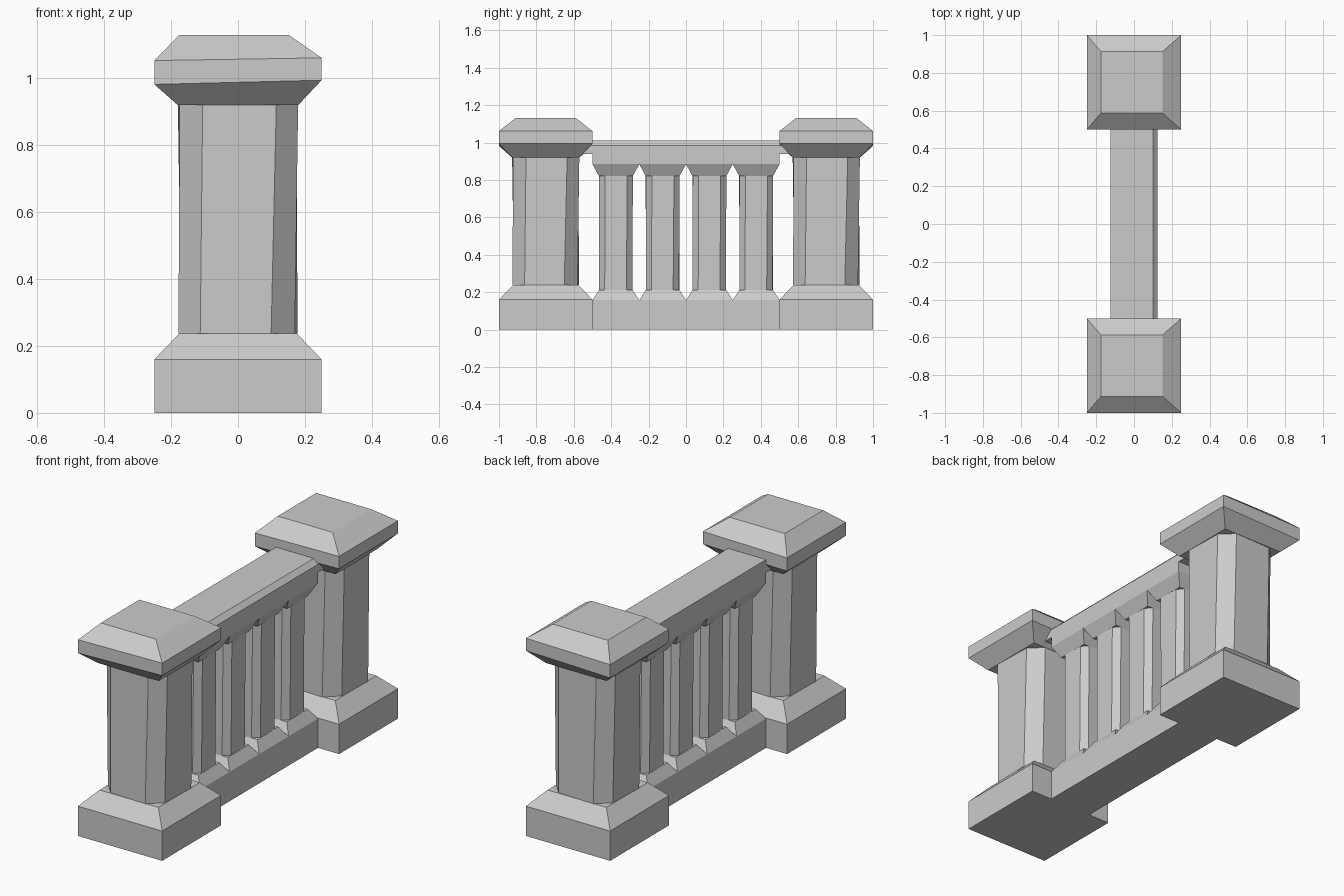
import bpy
from math import cos, sin

if "Cube" in bpy.data.objects:
    bpy.data.objects.remove(bpy.data.objects["Cube"])


def square(h, z, tilt=0.0, dx=0.0):
    return [(x + dx, y, z + tilt * x) for x, y in ((-h, -h), (h, -h), (h, h), (-h, h))]


def octagon(h, c, z, twist=0.0):
    i = h - c
    pts = [(-i, -h), (i, -h), (h, -i), (h, i), (i, h), (-i, h), (-h, i), (-h, -i)]
    return [(x * cos(twist) - y * sin(twist), x * sin(twist) + y * cos(twist), z) for x, y in pts]


def loft(name, rings, y=0.0, caps=True):
    """Skin a stack of equal-sized rings into a flat-shaded solid."""
    n = len(rings[0])
    verts = [p for r in rings for p in r]
    faces = [(k * n + i, k * n + (i + 1) % n, (k + 1) * n + (i + 1) % n, (k + 1) * n + i)
             for k in range(len(rings) - 1) for i in range(n)]
    if caps:
        faces += [tuple(reversed(range(n))), tuple(range(len(verts) - n, len(verts)))]
    me = bpy.data.meshes.new(name)
    me.from_pydata(verts, [], faces)
    ob = bpy.data.objects.new(name, me)
    ob.location.y = y
    bpy.context.collection.objects.link(ob)
    return ob


def beam(name, profile, half):
    """Extrude an x-z profile along y."""
    return loft(name, [[(x, half, z) for x, z in profile], [(x, -half, z) for x, z in profile]])


# End posts: plinth, eight-sided shaft, slightly skewed cap
for label, y in (("front", -0.75), ("back", 0.75)):
    loft(label + "_post_base", [square(0.25, 0), square(0.25, 0.16), square(0.175, 0.238)], y)
    loft(label + "_post_shaft", [octagon(0.174, 0.068, 0.238, -0.04),
                                 octagon(0.177, 0.067, 0.92, 0.025)], y, caps=False)
    loft(label + "_post_cap", [square(0.18, 0.92), square(0.25, 0.988, 0.025),
                               square(0.25, 1.057, 0.016), square(0.163, 1.13, 0, -0.012)], y)

# Bottom and top rails
beam("bottom_rail", [(-0.125, 0), (0.125, 0), (0.125, 0.157), (-0.125, 0.157)], 0.5)
beam("top_rail", [(-0.125, 0.94), (0.125, 0.94), (0.125, 0.985), (0.1, 1.01), (-0.125, 1.01)], 0.575)

# Balusters with flared foot and head
for k in range(4):
    y = -0.375 + 0.25 * k
    loft("baluster_foot", [square(0.125, 0.157), square(0.09, 0.212)], y)
    loft("baluster_shaft", [octagon(0.089, 0.031, 0.212, -0.02),
                            octagon(0.09, 0.031, 0.82, 0.02)], y, caps=False)
    loft("baluster_head", [square(0.09, 0.82), square(0.125, 0.885), square(0.125, 0.94)], y)
